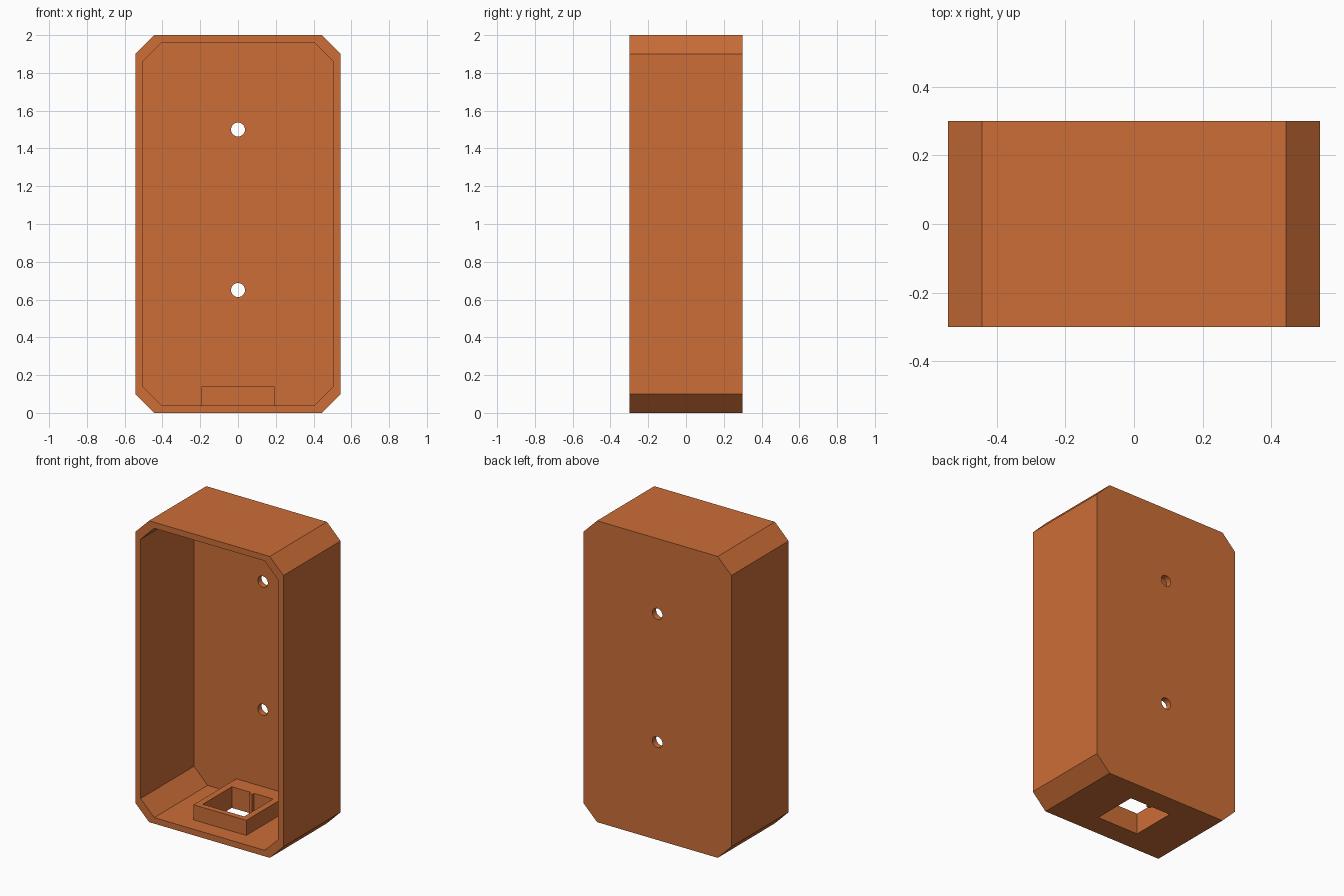
import bpy, bmesh, math
from mathutils import Vector

if "Cube" in bpy.data.objects:
    bpy.data.objects.remove(bpy.data.objects["Cube"])

orange = bpy.data.materials.new("burnt orange")
orange.diffuse_color = (0.60, 0.155, 0.038, 1)
orange.use_nodes = True
orange.node_tree.nodes["Principled BSDF"].inputs["Base Color"].default_value = orange.diffuse_color


def prism(name, outline, direction, helper=False):
    """Extrude a closed 3D outline along a direction."""
    bm = bmesh.new()
    face = bm.faces.new([bm.verts.new(p) for p in outline])
    ext = bmesh.ops.extrude_face_region(bm, geom=[face])
    moved = [g for g in ext["geom"] if isinstance(g, bmesh.types.BMVert)]
    bmesh.ops.translate(bm, vec=Vector(direction), verts=moved)
    bmesh.ops.recalc_face_normals(bm, faces=bm.faces)
    mesh = bpy.data.meshes.new(name)
    bm.to_mesh(mesh)
    bm.free()
    mesh.materials.append(orange)
    obj = bpy.data.objects.new(name, mesh)
    bpy.context.collection.objects.link(obj)
    if helper:
        obj.hide_render = True
        obj.display_type = 'WIRE'
    return obj


def octagon(w, z0, z1, c, y):
    """Rectangle with chamfered corners in the xz plane."""
    return [(-w + c, y, z0), (w - c, y, z0), (w, y, z0 + c), (w, y, z1 - c),
            (w - c, y, z1), (-w + c, y, z1), (-w, y, z1 - c), (-w, y, z0 + c)]


def combine(target, other, operation):
    mod = target.modifiers.new(other.name, 'BOOLEAN')
    mod.operation = operation
    mod.solver = 'EXACT'
    mod.object = other


# Chamfered case, open at the front
case = prism("case", octagon(0.543, 0, 2, 0.1, -0.3), (0, 0.6, 0))
cavity = prism("cavity_cutter", octagon(0.505, 0.04, 1.96, 0.1, -0.4), (0, 0.66, 0), True)
combine(case, cavity, 'DIFFERENCE')

# Raised collar on the floor, reaching the back wall
collar = prism("collar", [(-0.194, -0.19, 0.02), (0.194, -0.19, 0.02),
                          (0.194, 0.28, 0.02), (-0.194, 0.28, 0.02)], (0, 0, 0.12), True)
combine(case, collar, 'UNION')

# Square port through collar and floor, leaving a thin key rib at the back
port = prism("port_cutter", [(-0.152, -0.152, -0.1), (0.152, -0.152, -0.1),
                             (0.152, 0.152, -0.1), (0.012, 0.152, -0.1),
                             (0.012, 0.132, -0.1), (-0.012, 0.132, -0.1),
                             (-0.012, 0.152, -0.1), (-0.152, 0.152, -0.1)], (0, 0, 0.4), True)
combine(case, port, 'DIFFERENCE')

# Two round screw holes in the back wall
for i, z in enumerate((0.65, 1.5)):
    ring = [(0.037 * math.cos(t), 0.2, z + 0.037 * math.sin(t))
            for t in (2 * math.pi * k / 32 for k in range(32))]
    hole = prism(f"screw_hole_cutter_{i + 1}", ring, (0, 0.2, 0), True)
    combine(case, hole, 'DIFFERENCE')

# Bake the cuts and keep only the finished case
bpy.context.view_layer.update()
graph = bpy.context.evaluated_depsgraph_get()
baked = bpy.data.meshes.new_from_object(case.evaluated_get(graph))
case.modifiers.clear()
case.data = baked
for obj in list(bpy.data.objects):
    if obj.hide_render:
        bpy.data.objects.remove(obj)

bpy.context.view_layer.objects.active = case
case.select_set(True)
bpy.ops.object.shade_smooth_by_angle(angle=math.radians(30))
